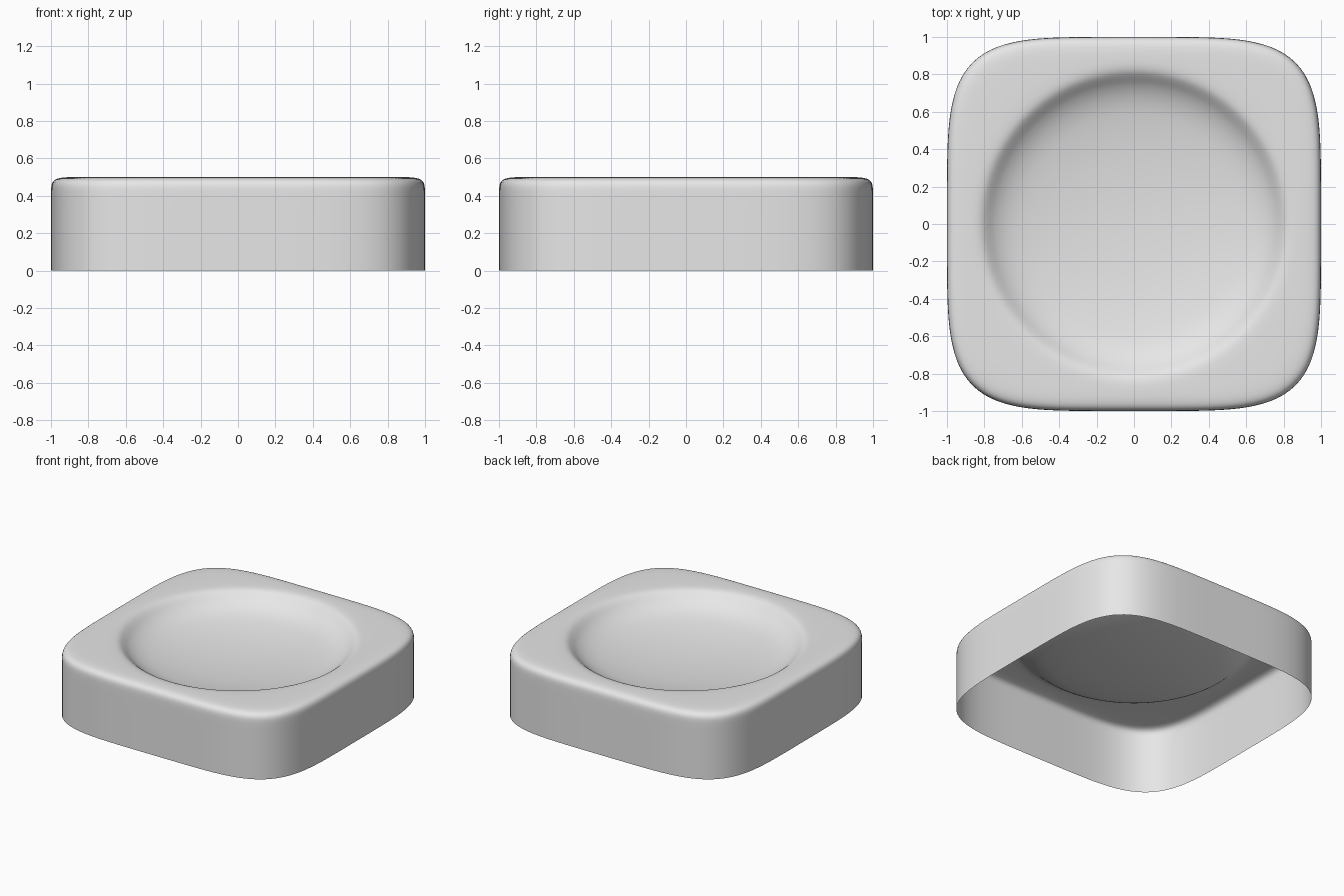
import bpy, bmesh, math

old = bpy.data.objects.get("Cube")
if old:
    bpy.data.objects.remove(old, do_unlink=True)

SEGMENTS = 96
POWER = 4.8   # roundness of the square outline

# Cross-section from the open base, over the rim, into the dish:
# (radius, height, squareness: 1 = rounded square, 0 = circle)
PROFILE = [
    (1.0, 0.0, 1), (1.0, 0.22, 1), (1.0, 0.40, 1), (1.0, 0.445, 1),
    (0.994, 0.472, 1), (0.978, 0.489, 1), (0.95, 0.497, 1), (0.915, 0.5, 0.9),
    (0.88, 0.5, 0.4), (0.85, 0.499, 0.0), (0.82, 0.492, 0), (0.80, 0.480, 0),
    (0.78, 0.463, 0), (0.76, 0.445, 0), (0.74, 0.429, 0), (0.70, 0.405, 0),
    (0.65, 0.386, 0), (0.60, 0.372, 0), (0.50, 0.354, 0), (0.40, 0.340, 0),
    (0.25, 0.327, 0), (0.10, 0.321, 0),
]


def ring_point(radius, height, square, angle):
    c, s = math.cos(angle), math.sin(angle)
    outline = (abs(c) ** POWER + abs(s) ** POWER) ** (-1 / POWER)
    rho = radius * (1 + square * (outline - 1))
    return rho * c, rho * s, height


# Open shell: rounded square wall, soft rim and round dish
bm = bmesh.new()
rings = [[bm.verts.new(ring_point(*p, 2 * math.pi * i / SEGMENTS))
          for i in range(SEGMENTS)] for p in PROFILE]
for low, high in zip(rings, rings[1:]):
    for i in range(SEGMENTS):
        j = (i + 1) % SEGMENTS
        bm.faces.new((low[i], low[j], high[j], high[i]))

# Close the centre of the dish
centre = bm.verts.new((0, 0, 0.32))
for i in range(SEGMENTS):
    bm.faces.new((rings[-1][i], rings[-1][(i + 1) % SEGMENTS], centre))
for face in bm.faces:
    face.smooth = True

mesh = bpy.data.meshes.new("dished_cap")
bm.to_mesh(mesh)
bm.free()
cap = bpy.data.objects.new("dished_cap", mesh)
bpy.context.collection.objects.link(cap)

smoothing = cap.modifiers.new("smoothing", 'SUBSURF')
smoothing.levels = smoothing.render_levels = 1

# Plain grey
grey = bpy.data.materials.new("light grey")
grey.use_nodes = True
grey.diffuse_color = (0.8, 0.8, 0.8, 1)
grey.node_tree.nodes["Principled BSDF"].inputs["Base Color"].default_value = (0.8, 0.8, 0.8, 1)
mesh.materials.append(grey)
